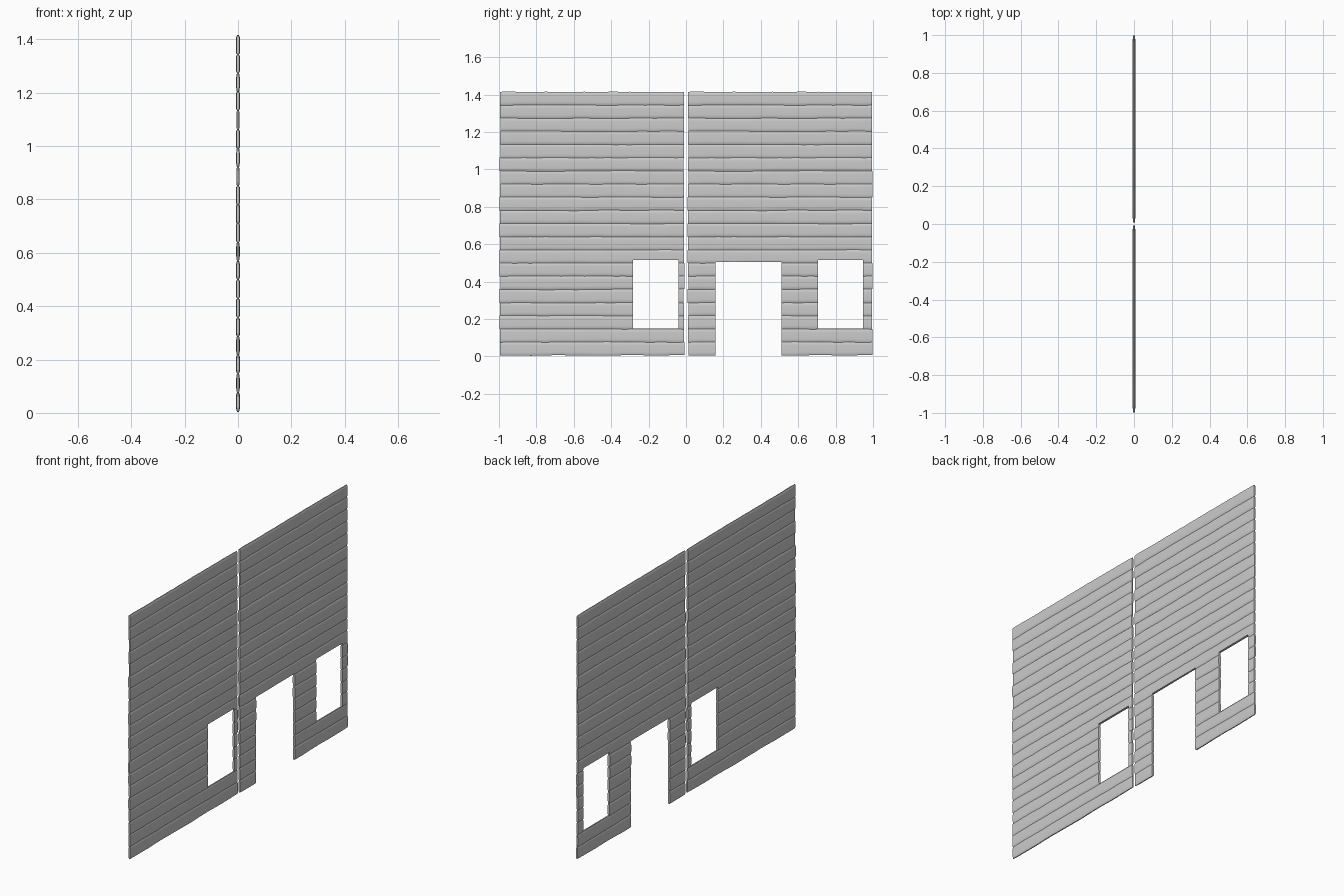
import bpy, bmesh, random

if "Cube" in bpy.data.objects:
    bpy.data.objects.remove(bpy.data.objects["Cube"])

random.seed(4)
ROWS, Z0, PITCH, LENGTH, STEPS = 20, 0.006, 0.0704, 0.989, 24


def wobble(amount):
    """Gentle random offsets along a board edge, one per station."""
    vals, v = [], 0.0
    for _ in range(STEPS + 1):
        v = 0.6 * v + random.uniform(-amount, amount)
        vals.append(v)
    return vals


# Shared edge lines, so neighbouring boards meet along a worn seam
seams = [wobble(0.0013) for _ in range(ROWS + 1)]


def board_mesh(row):
    """Long board: chamfered, slightly crowned section lofted along y."""
    bm = bmesh.new()
    thick = 0.0068 + random.uniform(-0.0008, 0.0008)
    wob = wobble(0.0004)
    start, end = random.uniform(0, 0.006), LENGTH - random.uniform(-0.001, 0.004)
    rings = []
    for k in range(STEPS + 1):
        t = k / STEPS
        y = start + (end - start) * t
        lo = Z0 + PITCH * row + seams[row][k] - 0.0004
        hi = Z0 + PITCH * (row + 1) + seams[row + 1][k] + 0.0004
        if row == 0:
            lo = max(lo, 0.003)
        w = thick + wob[k]
        if k in (0, STEPS):          # worn ends
            w *= 0.75
        c = 0.007
        section = [(-w * 0.4, lo), (w * 0.4, lo), (w * 0.9, lo + c), (w, lo + 2.5 * c),
                   (w, hi - 2.5 * c), (w * 0.9, hi - c), (w * 0.4, hi), (-w * 0.4, hi),
                   (-w * 0.9, hi - c), (-w, hi - 2.5 * c), (-w, lo + 2.5 * c), (-w * 0.9, lo + c)]
        rings.append([bm.verts.new((x, y, z)) for x, z in section])
    n = len(rings[0])
    for a, b in zip(rings, rings[1:]):
        for i in range(n):
            bm.faces.new((a[i], a[(i + 1) % n], b[(i + 1) % n], b[i]))
    bm.faces.new(rings[0])
    bm.faces.new(rings[-1])
    bmesh.ops.recalc_face_normals(bm, faces=bm.faces)
    me = bpy.data.meshes.new("board")
    bm.to_mesh(me)
    bm.free()
    return me


def cutter(name, y0, y1, z0, z1):
    bpy.ops.mesh.primitive_cube_add(size=1, location=(0, (y0 + y1) / 2, (z0 + z1) / 2))
    ob = bpy.context.object
    ob.name = name
    ob.scale = (0.1, y1 - y0, z1 - z0)
    ob.hide_render = True
    return ob, z0, z1


# Openings for each wall panel
window_left = cutter("window_left_cutter", -0.283, -0.04, 0.148, 0.515)
window_right = cutter("window_right_cutter", 0.707, 0.946, 0.148, 0.515)
door = cutter("door_cutter", 0.157, 0.511, -0.1, 0.505)
panels = [("left_wall", -0.998, [window_left]), ("right_wall", 0.008, [window_right, door])]

# Same boards in both panels, cut by that panel's openings
for row in range(ROWS):
    base = board_mesh(row)
    for name, y, cuts in panels:
        ob = bpy.data.objects.new(f"{name}_board_{row + 1}", base.copy())
        ob.location.y = y
        bpy.context.collection.objects.link(ob)
        bpy.ops.object.select_all(action='DESELECT')
        ob.select_set(True)
        bpy.context.view_layer.objects.active = ob
        for cut, z0, z1 in cuts:
            if Z0 + PITCH * row - 0.005 < z1 and Z0 + PITCH * (row + 1) + 0.005 > z0:
                m = ob.modifiers.new("opening", 'BOOLEAN')
                m.operation, m.solver, m.object = 'DIFFERENCE', 'EXACT', cut
                bpy.ops.object.modifier_apply(modifier=m.name)
        bpy.ops.object.shade_smooth_by_angle(angle=0.6)

for cut, _, _ in (window_left, window_right, door):
    bpy.data.objects.remove(cut)
